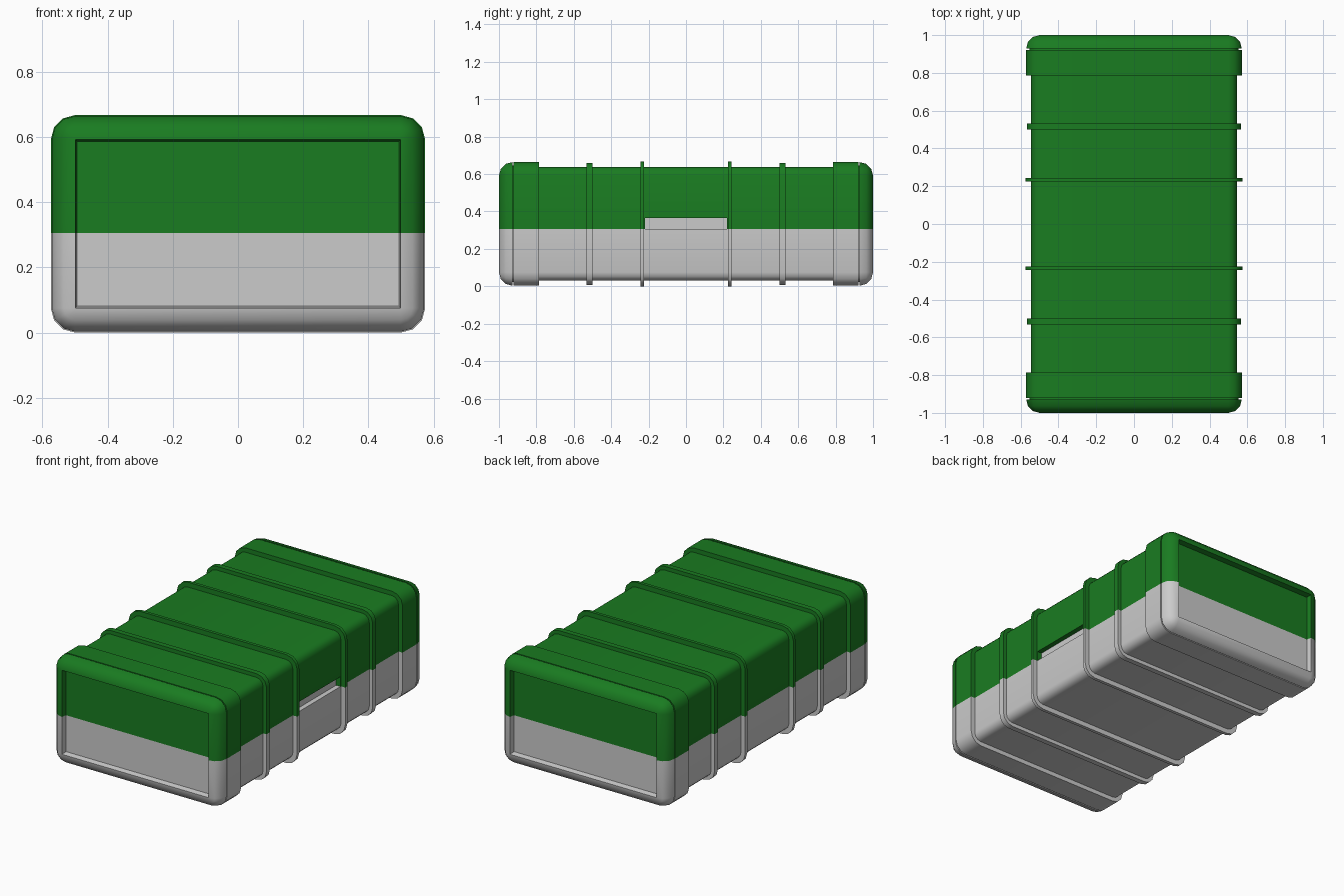
import bpy, bmesh
from math import sin, cos, pi

if "Cube" in bpy.data.objects:
    bpy.data.objects.remove(bpy.data.objects["Cube"])

W, H, SPLIT, R = 0.574, 0.667, 0.305, 0.075   # half width, height, seam height, corner radius
BODY, CAP = 0.03, 0.003                       # insets from the outermost envelope


def stations():
    """(y, inset) steps along the case: walls, ribs, end bands, rounded ends, end recess."""
    half = []
    for y0, y1, inset in ((0.224, 0.244, 0.0), (0.5, 0.533, 0.007)):
        half += [(y0, BODY), (y0, inset), (y1, inset), (y1, BODY)]
    half += [(0.785, BODY), (0.785, CAP), (0.921, CAP), (0.921, 0.022), (0.928, 0.022)]
    for i in range(4):
        a = i * pi / 6
        half.append((0.928 + 0.072 * sin(a), CAP + 0.072 * (1 - cos(a))))
    half += [(0.968, 0.081)]
    return [(-y, d) for y, d in reversed(half)] + half


def section(inset, top):
    """Half of a rounded rectangle, from the seam round one side and back to the seam."""
    r = max(R - inset, 0)
    x, edge, s = W - inset, (H - inset if top else inset), (1 if top else -1)
    right = [(x - r + r * cos(i * pi / 6), edge - s * r + s * r * sin(i * pi / 6)) for i in range(4)]
    right = [(x, SPLIT)] + right
    return right + [(-px, pz) for px, pz in reversed(right)]


def shell(name, top):
    bm = bmesh.new()
    rings = [[bm.verts.new((x, y, z)) for x, z in section(d, top)] for y, d in stations()]
    for a, b in zip(rings, rings[1:]):
        for i in range(len(a) - 1):
            bm.faces.new((a[i], a[i + 1], b[i + 1], b[i]))
    bm.faces.new(rings[0])
    bm.faces.new(rings[-1])
    bm.faces.new([r[0] for r in rings] + [r[-1] for r in reversed(rings)])
    bmesh.ops.remove_doubles(bm, verts=bm.verts, dist=1e-5)
    bmesh.ops.recalc_face_normals(bm, faces=bm.faces)
    return finish(name, bm)


def box(name, lo, hi):
    bm = bmesh.new()
    bmesh.ops.create_cube(bm, size=1)
    for v in bm.verts:
        v.co = [lo[k] + (v.co[k] + 0.5) * (hi[k] - lo[k]) for k in range(3)]
    return finish(name, bm)


def finish(name, bm):
    me = bpy.data.meshes.new(name)
    bm.to_mesh(me)
    bm.free()
    ob = bpy.data.objects.new(name, me)
    bpy.context.collection.objects.link(ob)
    return ob


def activate(ob):
    bpy.ops.object.select_all(action='DESELECT')
    ob.select_set(True)
    bpy.context.view_layer.objects.active = ob


# Lower and upper shells
base = shell("case_base", False)
lid = shell("case_lid", True)
green = bpy.data.materials.new("green")
green.diffuse_color = (0.01, 0.2, 0.015, 1)
green.use_nodes = True
green.node_tree.nodes["Principled BSDF"].inputs["Base Color"].default_value = green.diffuse_color
lid.data.materials.append(green)

# Finger notch in the lid on the right side, with the base's inner lip behind it
cutter = box("notch_cutter", (0.51, -0.22, SPLIT - 0.05), (0.7, 0.22, 0.365))
cutter.hide_render = True
mod = lid.modifiers.new("notch", 'BOOLEAN')
mod.operation, mod.solver, mod.object = 'DIFFERENCE', 'EXACT', cutter
activate(lid)
bpy.ops.object.modifier_apply(modifier="notch")
bpy.data.objects.remove(cutter)
box("inner_lip", (0.48, -0.219, SPLIT - 0.02), (0.514, 0.219, 0.3645))

# Smooth the rounded edges only
for ob in (base, lid):
    activate(ob)
    bpy.ops.object.shade_smooth_by_angle(angle=0.6)
